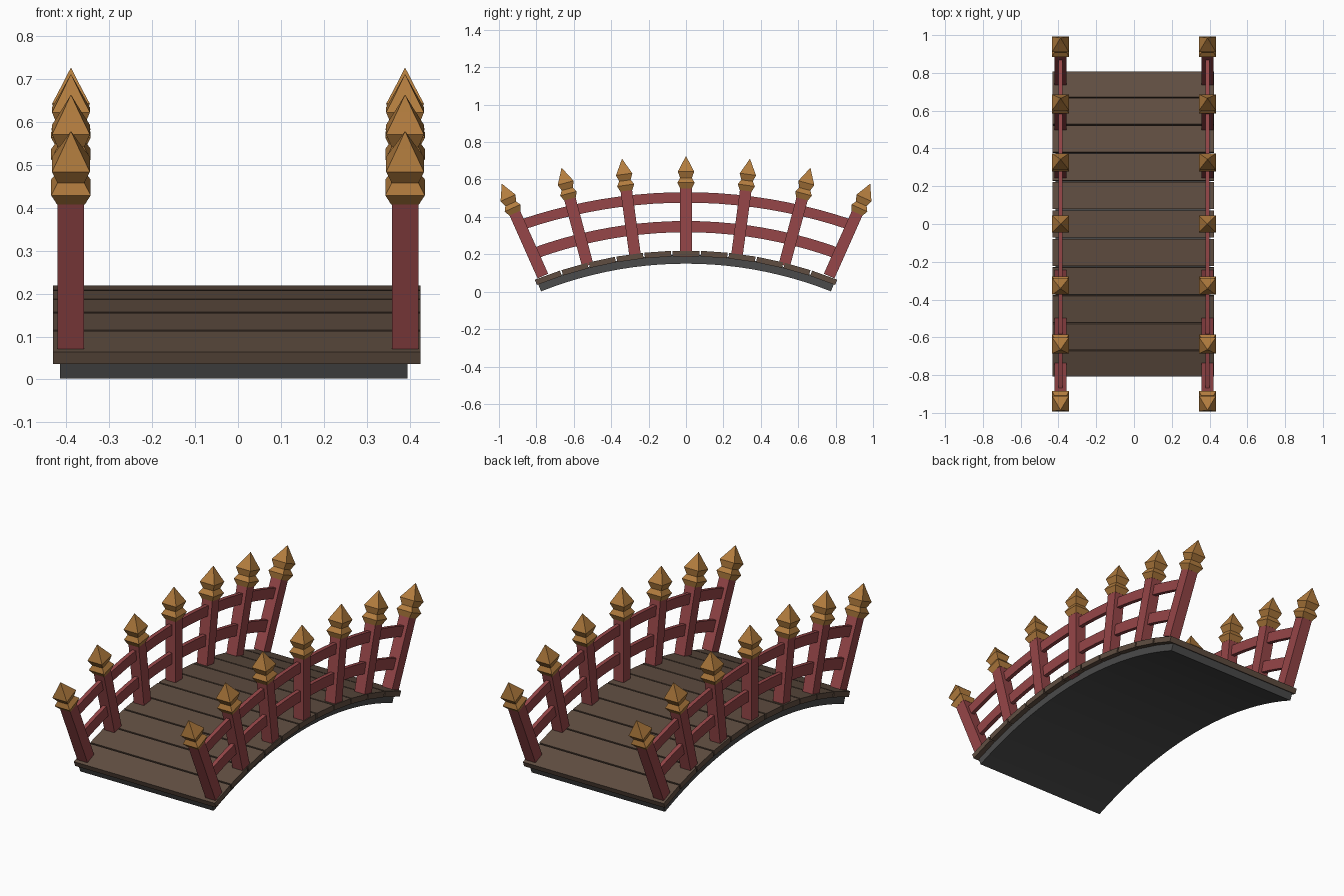
import bpy
import bmesh
from math import sin, cos, asin, radians
from mathutils import Matrix

cube = bpy.data.objects.get("Cube")
if cube:
    bpy.data.objects.remove(cube, do_unlink=True)


def material(name, color):
    mat = bpy.data.materials.new(name)
    mat.use_nodes = True
    mat.diffuse_color = (*color, 1)
    mat.node_tree.nodes["Principled BSDF"].inputs["Base Color"].default_value = (*color, 1)
    return mat


wood = material("dark brown wood", (0.117, 0.076, 0.053))
red = material("red paint", (0.305, 0.061, 0.065))
gold = material("aged gold", (0.445, 0.202, 0.048))
grey = material("dark grey base", (0.07, 0.07, 0.07))


def loft(name, rings, mat, matrix=Matrix()):
    """Join a list of four-point rings into a closed solid."""
    bm = bmesh.new()
    loops = [[bm.verts.new(p) for p in ring] for ring in rings]
    for a, b in zip(loops, loops[1:]):
        for i in range(4):
            j = (i + 1) % 4
            bm.faces.new((a[i], a[j], b[j], b[i]))
    bm.faces.new(loops[0])
    bm.faces.new(loops[-1])
    bmesh.ops.recalc_face_normals(bm, faces=bm.faces)
    mesh = bpy.data.meshes.new(name)
    bm.to_mesh(mesh)
    bm.free()
    mesh.materials.append(mat)
    obj = bpy.data.objects.new(name, mesh)
    obj.matrix_world = matrix
    bpy.context.collection.objects.link(obj)
    return obj


def arc_bar(name, mat, x, width, top, height, radius, start, end, steps):
    """Rectangular bar following an arc; top is its crown height."""
    rings = []
    for i in range(steps + 1):
        t = start + (end - start) * i / steps
        rings.append([(x + sx * width / 2, r * sin(t), top - radius + r * cos(t))
                      for sx, r in ((-1, radius - height), (1, radius - height),
                                    (1, radius), (-1, radius))])
    return loft(name, rings, mat)


def square_column(name, mat, profile, matrix):
    """Square column from (half width, height) pairs."""
    rings = [[(-w, -w, z), (w, -w, z), (w, w, z), (-w, w, z)] for w, z in profile]
    return loft(name, rings, mat, matrix)


# Arched base slab
DECK_R = 2.17
half = asin(0.775 / 2.10)
arc_bar("base_slab", grey, -0.01, 0.81, 0.197, 0.047, DECK_R - 0.023, -half, half, 22)

# Deck planks with narrow gaps
PLANKS = 11
half = asin(0.812 / DECK_R)
step = 2 * half / PLANKS
for i in range(PLANKS):
    a = -half + i * step
    arc_bar(f"plank_{i + 1}", wood, -0.003, 0.855, 0.22, 0.03, DECK_R,
            a + 0.0018, a + step - 0.0018, 1)

# Leaning posts: tip y, tip z, lean in degrees
LENGTH = 0.54
CAP = 0.172
leans = [(0, 0.725, 0), (0.342, 0.71, 7.7), (0.665, 0.662, 15), (0.985, 0.577, 24)]
leans = [(-y, z, -a) for y, z, a in leans[:0:-1]] + leans
post_profile = [(0.031, -LENGTH), (0.031, -CAP)]
cap_profile = [(0.032, -CAP), (0.046, -0.142), (0.031, -0.117),
               (0.044, -0.083), (0.019, -0.036), (0.0008, 0)]

for side, sign in (("left", 1), ("right", -1)):
    x = sign * 0.389
    for i, (y, z, a) in enumerate(leans):
        place = Matrix.Translation((x, y, z)) @ Matrix.Rotation(-radians(a), 4, "X")
        square_column(f"{side}_post_{i + 1}", red, post_profile, place)
        square_column(f"{side}_finial_{i + 1}", gold, cap_profile, place)
    # Curved handrails
    for name, top, height, radius, reach in (("upper", 0.532, 0.056, 2.75, 0.885),
                                             ("lower", 0.378, 0.06, 2.4, 0.825)):
        t = asin(reach / radius)
        arc_bar(f"{side}_{name}_rail", red, x, 0.022, top, height, radius, -t, t, 20)
